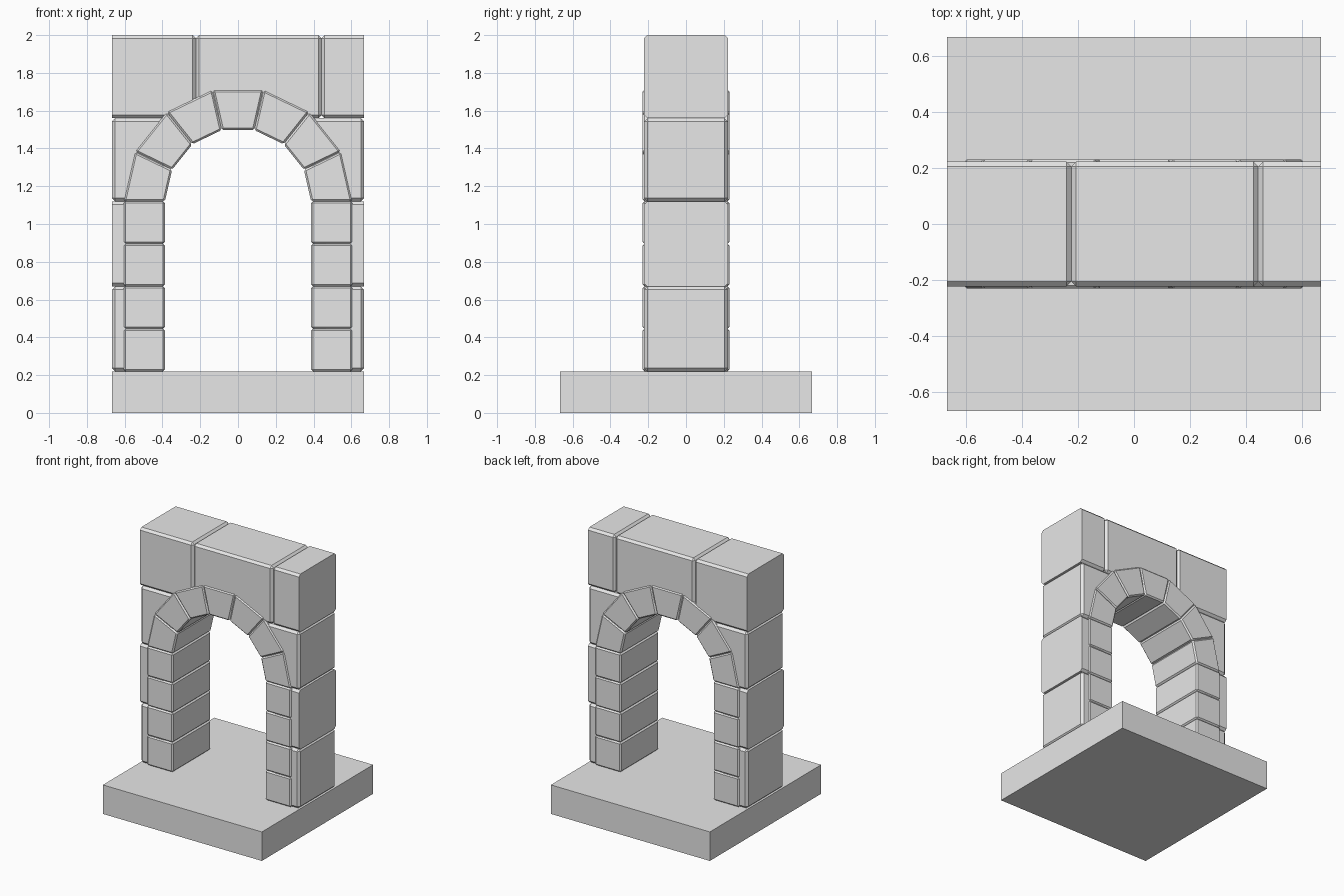
import bpy, bmesh
from math import cos, sin, pi

cube = bpy.data.objects.get("Cube")
if cube:
    bpy.data.objects.remove(cube, do_unlink=True)

stone = bpy.data.materials.new("grey_stone")
stone.use_nodes = True
GREY = (0.8, 0.8, 0.8, 1)
stone.diffuse_color = GREY
stone.node_tree.nodes["Principled BSDF"].inputs["Base Color"].default_value = GREY

HALF = 0.667          # half width of base and wall
BASE = 0.22           # top of the base
SPRING = 1.12         # height where the arch begins
OUTER, INNER = 0.605, 0.387


def block(name, outline, depth, chamfer=0, flat_ends=False):
    """Extrude an x-z outline through y and chamfer its edges.
    flat_ends keeps the edges on the outer wall ends sharp."""
    bm = bmesh.new()
    front = [bm.verts.new((x, -depth, z)) for x, z in outline]
    back = [bm.verts.new((x, depth, z)) for x, z in outline]
    bm.faces.new(front)
    bm.faces.new(back[::-1])
    for i in range(len(front)):
        j = (i + 1) % len(front)
        bm.faces.new((front[j], front[i], back[i], back[j]))
    bmesh.ops.recalc_face_normals(bm, faces=bm.faces)
    if chamfer:
        edges = [e for e in bm.edges if not (
            flat_ends and all(abs(v.co.x) > HALF - 0.001 for v in e.verts))]
        bmesh.ops.bevel(bm, geom=edges, offset=chamfer, segments=1,
                        affect='EDGES', clamp_overlap=True)
    mesh = bpy.data.meshes.new(name)
    bm.to_mesh(mesh)
    bm.free()
    mesh.materials.append(stone)
    obj = bpy.data.objects.new(name, mesh)
    bpy.context.collection.objects.link(obj)
    return obj


def rect(x0, x1, z0, z1):
    return [(x0, z0), (x1, z0), (x1, z1), (x0, z1)]


# Base slab
block("base", rect(-HALF, HALF, 0, BASE), HALF)

# Top wall course with two vertical joints
joints = [-HALF, -0.223, 0.442, HALF]
for i in range(3):
    block(f"top_wall_block_{i + 1}", rect(joints[i], joints[i + 1], 1.56, 2),
          0.222, 0.017, True)

# Side wall courses and arch posts
for side, s in (("left", 1), ("right", -1)):
    def mirrored(points):
        return [(s * x, z) for x, z in points]

    block(f"{side}_wall_lower", mirrored(rect(0.45, HALF, BASE, 0.67)),
          0.222, 0.017)
    block(f"{side}_wall_middle", mirrored(rect(0.45, HALF, 0.67, SPRING)),
          0.222, 0.017, True)
    block(f"{side}_wall_upper", mirrored(
        [(0.45, SPRING), (HALF, SPRING), (HALF, 1.56), (0.34, 1.56),
         (0.34, 1.4)]), 0.222, 0.017)
    step = (SPRING - BASE) / 4
    for i in range(4):
        z = BASE + i * step
        block(f"{side}_post_block_{i + 1}",
              mirrored(rect(INNER, OUTER, z, z + step)), 0.23, 0.01)

# Wedge stones of the arch
COUNT = 7
for i in range(COUNT):
    a, b = pi * i / COUNT, pi * (i + 1) / COUNT
    wedge = [(r * cos(t), SPRING + r * sin(t))
             for r, t in ((INNER, a), (OUTER, a), (OUTER, b), (INNER, b))]
    block(f"arch_stone_{i + 1}", wedge, 0.23, 0.01)
